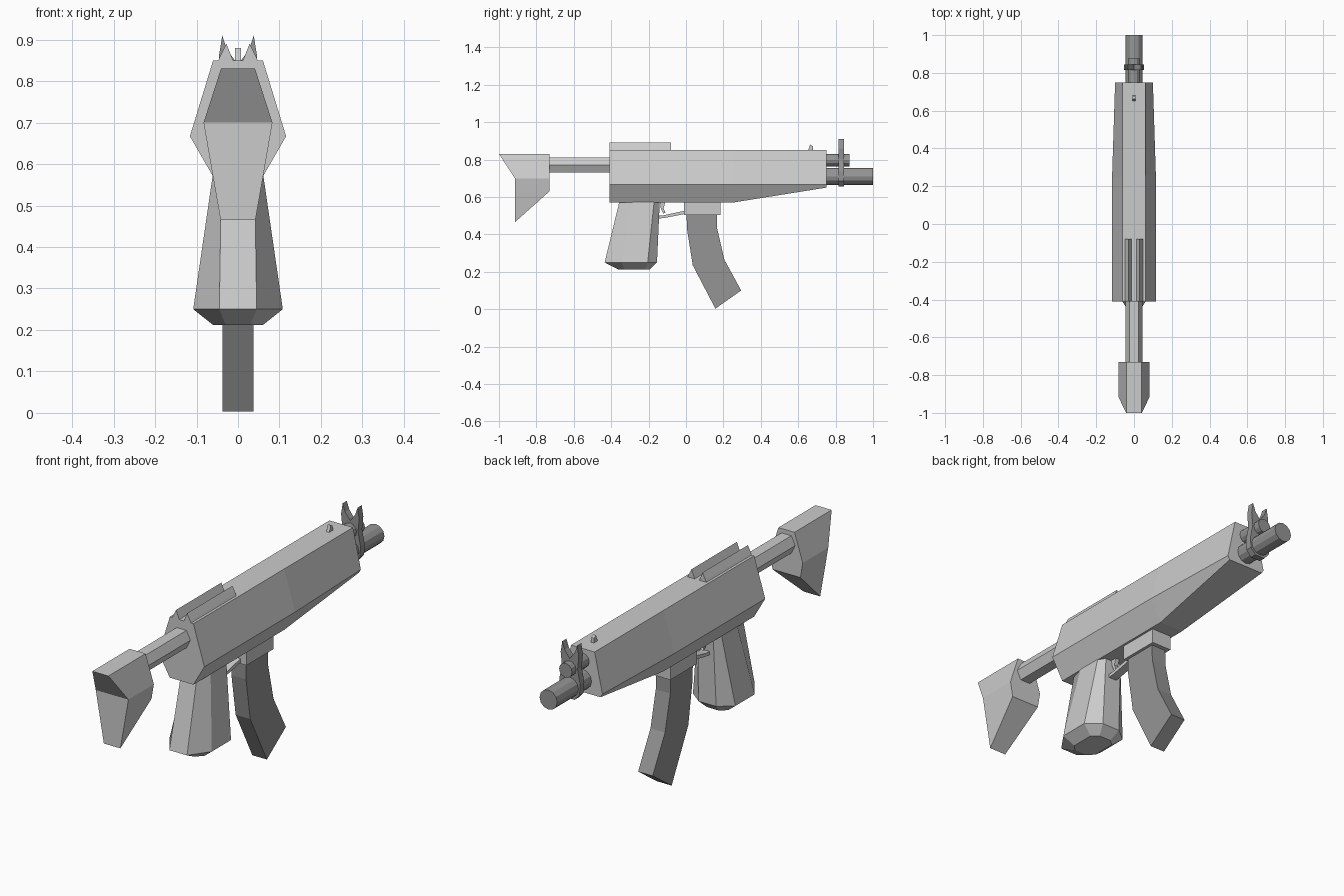
import bpy, bmesh
from math import pi
from mathutils import Matrix

if "Cube" in bpy.data.objects:
    bpy.data.objects.remove(bpy.data.objects["Cube"])

dark = bpy.data.materials.new("dark_metal")
dark.diffuse_color = (0.3, 0.3, 0.3, 1)
dark.use_nodes = True
dark.node_tree.nodes["Principled BSDF"].inputs["Base Color"].default_value = dark.diffuse_color


def finish(name, bm, mat=None):
    bmesh.ops.recalc_face_normals(bm, faces=bm.faces)
    mesh = bpy.data.meshes.new(name)
    bm.to_mesh(mesh)
    bm.free()
    if mat:
        mesh.materials.append(mat)
    ob = bpy.data.objects.new(name, mesh)
    bpy.context.collection.objects.link(ob)
    return ob


def loft(name, rings, mat=None):
    """Skin a sequence of equal-length closed rings and cap both ends."""
    bm = bmesh.new()
    loops = [[bm.verts.new(p) for p in ring] for ring in rings]
    for a, b in zip(loops, loops[1:]):
        for i in range(len(a)):
            j = (i + 1) % len(a)
            bm.faces.new((a[i], a[j], b[j], b[i]))
    bm.faces.new(loops[0])
    bm.faces.new(loops[-1])
    return finish(name, bm, mat)


def side_plate(name, profile, half, mat=None):
    """(y, z) profile extruded across x."""
    return loft(name, [[(x, y, z) for y, z in profile] for x in (-half, half)], mat)


def along_y(name, profile, y0, y1, mat=None):
    """(x, z) profile extruded along y."""
    return loft(name, [[(x, y, z) for x, z in profile] for y in (y0, y1)], mat)


def mirrored(half):
    """Complete a right-hand (x, z) outline symmetrically about x = 0."""
    return half + [(-x, z) for x, z in reversed(half) if x > 0]


def tube(name, r, z, y0, y1):
    bm = bmesh.new()
    m = Matrix.Translation((0, (y0 + y1) / 2, z)) @ Matrix.Rotation(pi / 2, 4, 'X')
    bmesh.ops.create_cone(bm, cap_ends=True, segments=12, radius1=r, radius2=r,
                          depth=y1 - y0, matrix=m)
    return finish(name, bm, dark)


# Receiver: hexagonal section, underside rising toward the muzzle
def receiver_ring(y, mid, bottom, bw):
    return [(x, y, z) for x, z in mirrored([(0.06, 0.85), (mid, 0.667), (bw, bottom)])]


loft("receiver", [receiver_ring(-0.41, 0.116, 0.57, 0.06),
                  receiver_ring(0.25, 0.116, 0.57, 0.06),
                  receiver_ring(0.75, 0.10, 0.65, 0.09)])

# Rear sight rails
for side, s in (("left", -1), ("right", 1)):
    along_y("rear_rail_" + side, [(s * x, z) for x, z in
            ((0.01, 0.845), (0.028, 0.89), (0.043, 0.86), (0.05, 0.845))], -0.41, -0.08)

# Bead on top of the receiver
side_plate("front_bead", [(0.65, 0.845), (0.66, 0.868), (0.663, 0.88),
                          (0.678, 0.872), (0.68, 0.845)], 0.007)

# Barrel, gas tube and forked front sight
tube("barrel", 0.045, 0.71, 0.73, 1.0)
tube("gas_tube", 0.033, 0.797, 0.73, 0.875)
along_y("front_sight", mirrored([(0.0, 0.84), (0.026, 0.875), (0.038, 0.91),
        (0.046, 0.86), (0.04, 0.80), (0.053, 0.735), (0.05, 0.685), (0.025, 0.657)]),
        0.815, 0.845, dark)

# Stock tube and shoulder stock with widened waist
along_y("stock_tube", mirrored([(0.025, 0.81), (0.045, 0.77), (0.025, 0.73)]), -0.75, -0.40)
stock = [(-1.0, -0.73, 0.83, 0.041), (-0.915, -0.73, 0.70, 0.083),
         (-0.915, -0.73, 0.63, 0.071)]
rings = [[(-w, a, z), (w, a, z), (w, b, z), (-w, b, z)] for a, b, z, w in stock]
rings.append([(-0.042, -0.915, 0.465), (0.042, -0.915, 0.465),
              (0.042, -0.9149, 0.465), (-0.042, -0.9149, 0.465)])
loft("shoulder_stock", rings)


# Pistol grip: octagonal sections flaring downward
def grip_ring(z, ys, w_flat, w_wide):
    ws = (w_flat, w_wide, w_wide, w_flat)
    return ([(w, y, z) for w, y in zip(ws, ys)] +
            [(-w, y, z) for w, y in reversed(list(zip(ws, ys)))])


loft("pistol_grip", [grip_ring(0.58, (-0.355, -0.285, -0.17, -0.14), 0.04, 0.06),
                     grip_ring(0.25, (-0.435, -0.345, -0.205, -0.155), 0.045, 0.108),
                     grip_ring(0.212, (-0.36, -0.33, -0.22, -0.195), 0.03, 0.06)])

# Magazine well, curved magazine
side_plate("magazine_well", [(-0.01, 0.58), (-0.01, 0.503), (0.185, 0.503), (0.185, 0.58)], 0.05)
mag = [(0.003, 0.52, 0.165, 0.52), (0.005, 0.43, 0.167, 0.43),
       (0.036, 0.235, 0.205, 0.265), (0.157, 0.003, 0.295, 0.10)]
m = 0.037
loft("magazine", [[(-m, a, b), (m, a, b), (m, c, d), (-m, c, d)] for a, b, c, d in mag], dark)

# Trigger guard and trigger
side_plate("trigger_guard", [(-0.15, 0.485), (-0.12, 0.487), (0.0, 0.51),
                             (0.0, 0.528), (-0.12, 0.502), (-0.15, 0.50)], 0.02)
side_plate("trigger", [(-0.14, 0.58), (-0.108, 0.58), (-0.12, 0.54), (-0.11, 0.515),
                       (-0.122, 0.512), (-0.135, 0.54)], 0.01)
